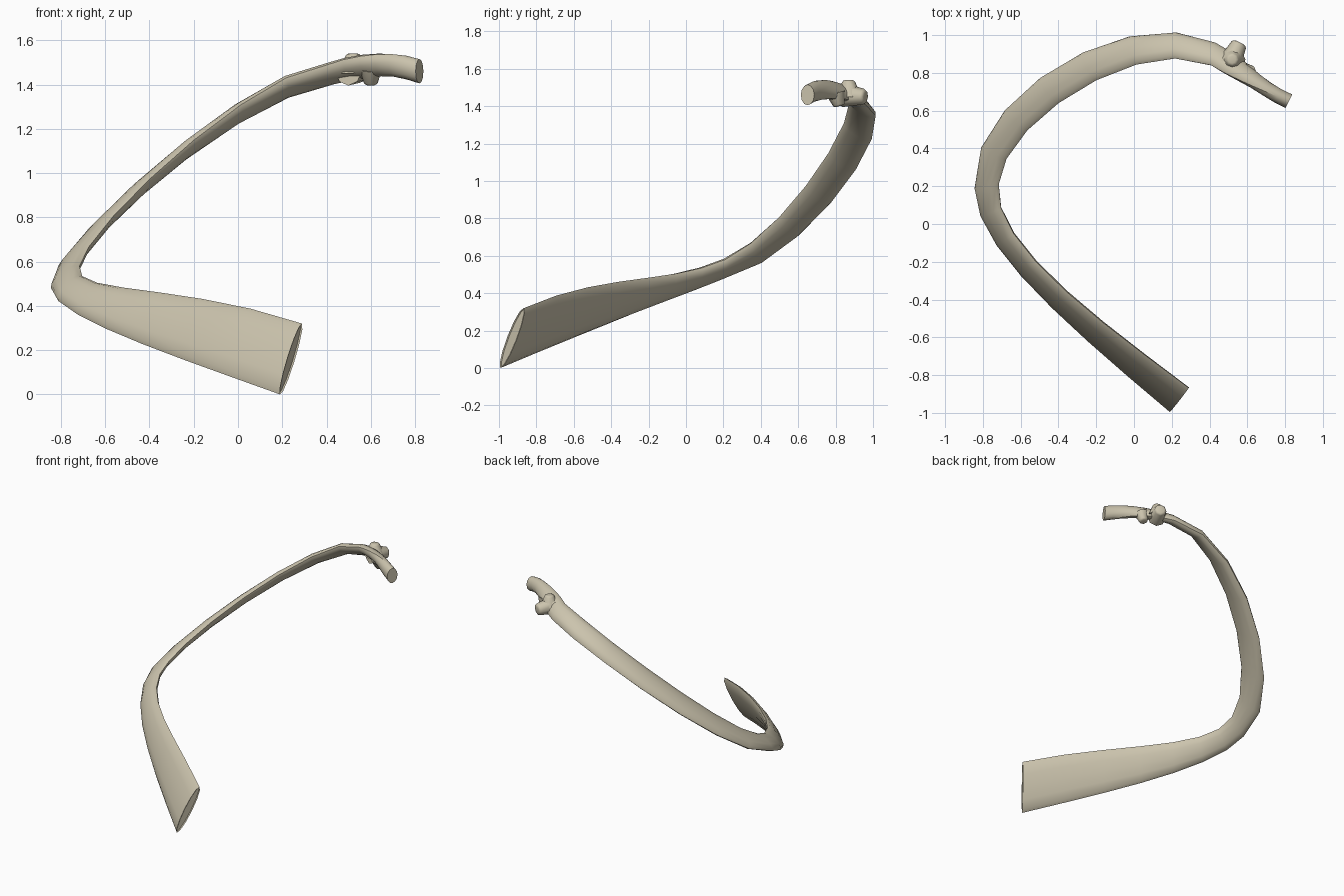
import bpy, bmesh, math
from mathutils import Vector
from mathutils.geometry import interpolate_bezier

cube = bpy.data.objects.get("Cube")
if cube:
    bpy.data.objects.remove(cube)

bone = bpy.data.materials.new("bone")
bone.use_nodes = True
colour = (0.6, 0.55, 0.42, 1)
bone.diffuse_color = colour
bone.node_tree.nodes["Principled BSDF"].inputs["Base Color"].default_value = colour

UP = Vector((0, 0, 1))


def finish(name, bm, sharp_angle):
    """Turn a bmesh into a bone-coloured object, smooth apart from its sharp edges."""
    bmesh.ops.recalc_face_normals(bm, faces=bm.faces)
    mesh = bpy.data.meshes.new(name)
    bm.to_mesh(mesh)
    bm.free()
    mesh.materials.append(bone)
    obj = bpy.data.objects.new(name, mesh)
    bpy.context.collection.objects.link(obj)
    bpy.ops.object.select_all(action="DESELECT")
    obj.select_set(True)
    bpy.context.view_layer.objects.active = obj
    bpy.ops.object.shade_smooth_by_angle(angle=math.radians(sharp_angle))


def ease(limits, t):
    """Blend gently from the first limit to the second."""
    first, last = limits
    return first + (last - first) * t * t * (3 - 2 * t)


def stretch(start, start_handle, end_handle, end, rise, lean, belly, thick, steps):
    """Stations along one curve: centre, vector to the upper edge, half thickness."""
    knots = [Vector(p) for p in (start, start_handle, end_handle, end)]
    points = interpolate_bezier(*knots, steps + 1)
    stations = []
    for i, centre in enumerate(points):
        t = i / steps
        along = points[min(i + 1, steps)] - points[max(i - 1, 0)]
        inward = along.cross(UP).normalized()
        width = ease(lean, t) + belly * math.sin(math.pi * t)
        edge = inward * width + UP * ease(rise, t)
        side = along.cross(edge).normalized() * ease(thick, t)
        stations.append((centre, edge, side))
    return stations


def sweep(name, stations, sides):
    """Skin a flattened oval over the stations, with a shallow cup in the first end."""
    bm = bmesh.new()
    rings = []
    for centre, edge, side in stations:
        angles = [math.tau * k / sides for k in range(sides)]
        rings.append([bm.verts.new(centre + edge * math.cos(a) + side * math.sin(a))
                      for a in angles])
    for near, far in zip(rings, rings[1:]):
        for k in range(sides):
            n = (k + 1) % sides
            bm.faces.new((near[k], near[n], far[n], far[k]))
    cut_end = bm.faces.new(rings[0])
    bm.faces.new(rings[-1])
    bmesh.ops.recalc_face_normals(bm, faces=bm.faces)
    bmesh.ops.inset_region(bm, faces=[cut_end], thickness=0.006, depth=-0.006)
    finish(name, bm, sharp_angle=40)


def lump(name, base, tip, wide, narrow):
    """Tapered, rounded knob from base to tip."""
    base, tip = Vector(base), Vector(tip)
    turn = (tip - base).to_track_quat("Z", "Y").to_matrix().to_4x4()
    turn.translation = (base + tip) / 2
    bm = bmesh.new()
    bmesh.ops.create_cone(bm, cap_ends=True, segments=8, radius1=wide, radius2=narrow,
                          depth=(tip - base).length, matrix=turn)
    rim = [e for e in bm.edges if all((v.co - tip).length < narrow * 1.1 for v in e.verts)]
    bmesh.ops.bevel(bm, geom=rim, offset=narrow / 3, segments=2, profile=0.5,
                    affect="EDGES")
    finish(name, bm, sharp_angle=50)


# Where the three stretches of the rib begin and end
front_tip = (0.24, -0.93, 0.16)
side_bend = (-0.78, 0.2, 0.53)
neck_root = (0.42, 0.9, 1.45)
head_tip = (0.82, 0.65, 1.46)

# Broad blade in front, rising to the side bend
blade = stretch(front_tip, (-0.3, -0.5, 0.35), (-0.8, -0.1, 0.4), side_bend,
                rise=(0.16, 0.05), lean=(0.08, 0.065), belly=-0.02,
                thick=(0.03, 0.03), steps=7)
# Long arch round the back
arch = stretch(side_bend, (-0.8, 0.6, 0.65), (0, 1.1, 1.4), neck_root,
               rise=(0.05, 0.04), lean=(0.065, 0.06), belly=0.02,
               thick=(0.03, 0.035), steps=7)
# Narrow neck and flared head
neck = stretch(neck_root, (0.6, 0.8, 1.5), (0.7, 0.7, 1.5), head_tip,
               rise=(0.04, 0.055), lean=(0.06, 0), belly=0,
               thick=(0.035, 0.04), steps=6)
sweep("rib_shaft", blade + arch[1:] + neck[1:], sides=12)

# Joint knob behind the neck, with smaller lumps above and below
lump("joint_knob", base=(0.5, 0.84, 1.46), tip=(0.56, 0.96, 1.45), wide=0.065, narrow=0.04)
lump("top_lump", base=(0.52, 0.87, 1.45), tip=(0.52, 0.87, 1.54), wide=0.07, narrow=0.03)
lump("lower_lump", base=(0.6, 0.8, 1.47), tip=(0.6, 0.82, 1.4), wide=0.05, narrow=0.03)
